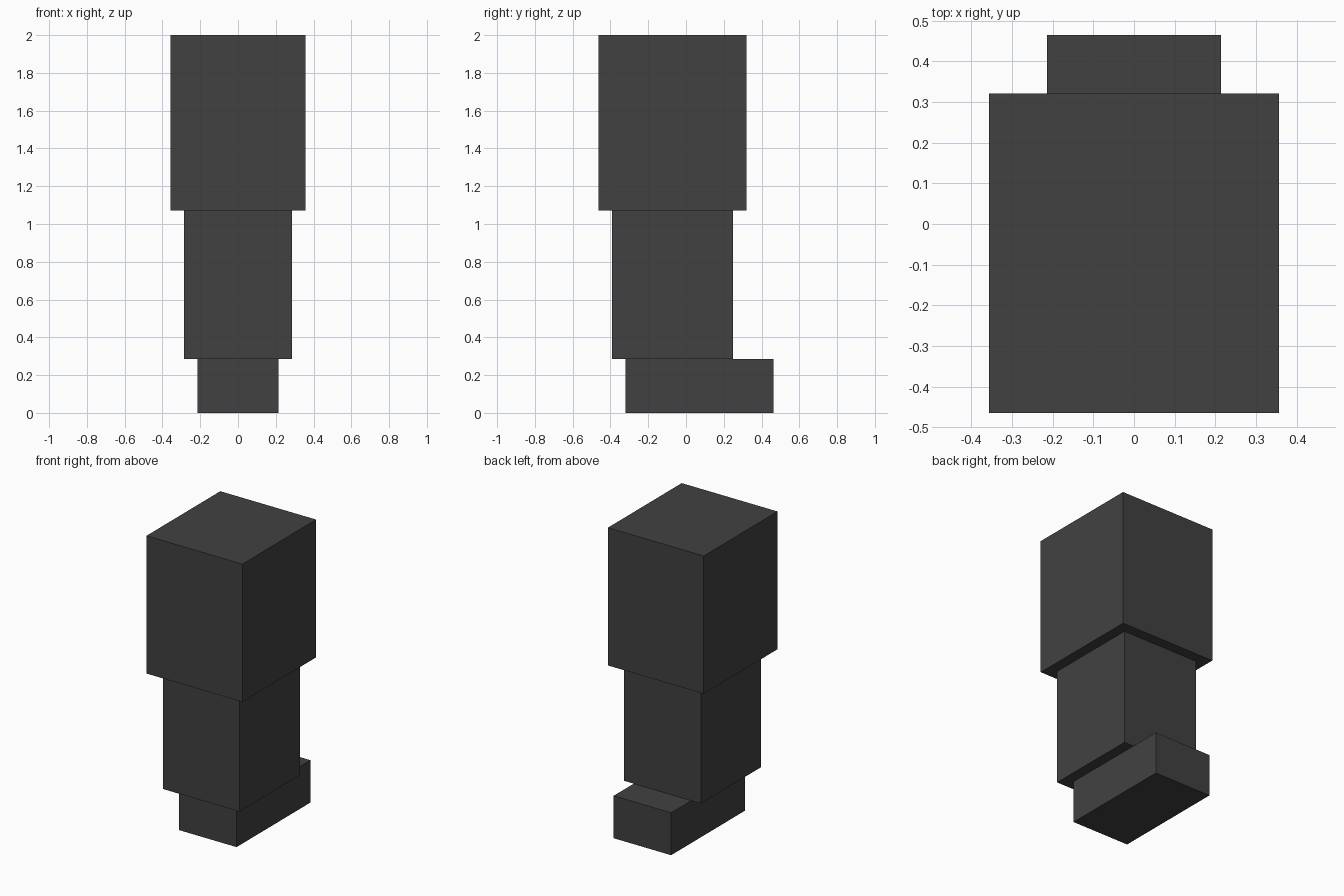
import bpy
import bmesh

if "Cube" in bpy.data.objects:
    bpy.data.objects.remove(bpy.data.objects["Cube"])

U = 1 / 14  # model grid unit

dark_grey = bpy.data.materials.new("dark grey")
dark_grey.diffuse_color = (0.053, 0.053, 0.053, 1)
dark_grey.use_nodes = True
dark_grey.node_tree.nodes["Principled BSDF"].inputs["Base Color"].default_value = dark_grey.diffuse_color


def box(name, width, y0, y1, z0, z1):
    """Box centred on x, sized in grid units."""
    bm = bmesh.new()
    bmesh.ops.create_cube(bm, size=1)
    for v in bm.verts:
        v.co.x *= width * U
        v.co.y = (y0 + (v.co.y + 0.5) * (y1 - y0)) * U
        v.co.z = (z0 + (v.co.z + 0.5) * (z1 - z0)) * U
    mesh = bpy.data.meshes.new(name)
    bm.to_mesh(mesh)
    bm.free()
    mesh.materials.append(dark_grey)
    obj = bpy.data.objects.new(name, mesh)
    bpy.context.collection.objects.link(obj)
    return obj


# Stacked leg: long foot, narrower shin, wide thigh
box("foot", 6, -4.5, 6.5, 0, 4)
box("lower_leg", 8, -5.5, 3.5, 4, 15)
box("upper_leg", 10, -6.5, 4.5, 15, 28)
